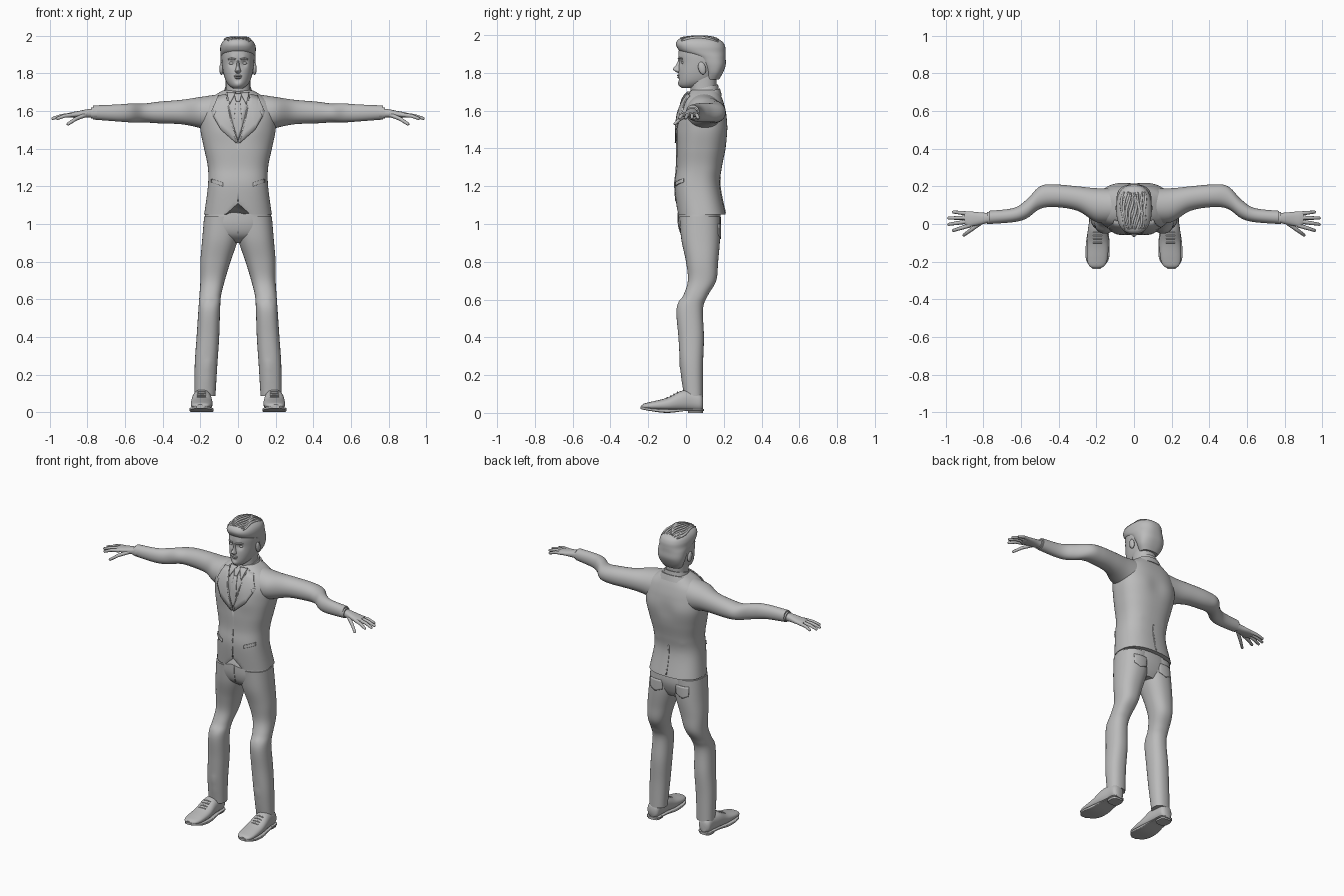
import bpy, bmesh, math
from mathutils import Vector, Matrix
from mathutils.bvhtree import BVHTree

default_cube = bpy.data.objects.get("Cube")
if default_cube:
    bpy.data.objects.remove(default_cube, do_unlink=True)

# One plain material for the whole figure
grey = bpy.data.materials.new("plain_grey")
grey.use_nodes = True
colour = (.5, .5, .5, 1)
grey.diffuse_color = colour
grey.node_tree.nodes["Principled BSDF"].inputs["Base Color"].default_value = colour
parts = []


def register(name, bm):
    """Turn a finished bmesh into a named, coloured object."""
    bmesh.ops.recalc_face_normals(bm, faces=bm.faces)
    mesh = bpy.data.meshes.new(name)
    bm.to_mesh(mesh)
    bm.free()
    mesh.materials.append(grey)
    obj = bpy.data.objects.new(name, mesh)
    bpy.context.collection.objects.link(obj)
    parts.append(obj)
    return obj


def skin(name, rings):
    """Join rings of points into a closed skin."""
    bm = bmesh.new()
    rings = [[bm.verts.new(point) for point in ring] for ring in rings]
    for low, high in zip(rings, rings[1:]):
        for k in range(len(low)):
            bm.faces.new((low[k - 1], low[k], high[k], high[k - 1]))
    bm.faces.new(rings[0])
    bm.faces.new(rings[-1])
    return register(name, bm)


def spline(rows, steps):
    """Smoothly interpolate rows of numbers."""
    result = []
    last = len(rows) - 1
    for i in range(last):
        before, start, end, after = (Vector(rows[max(0, min(last, i + k))]) for k in (-1, 0, 1, 2))
        leave, arrive = (end - before) / 2, (after - start) / 2
        for step in range(steps):
            t = step / steps
            ease = t * t * (3 - 2 * t)
            result.append(start.lerp(end, ease) + leave * t * (1 - t) ** 2 - arrive * t * t * (1 - t))
    result.append(rows[last])
    return result


def loft(name, axis, rows, power=2.3, segs=40, steps=6):
    """Skin rounded sections; a row is position, then low and high of both cross axes."""
    rings = []
    for t, a_low, a_high, b_low, b_high in spline(rows, steps):
        ring = []
        for k in range(segs):
            angle = math.tau * k / segs
            u, v = (math.copysign(abs(f(angle)) ** (2 / power), f(angle))
                    for f in (math.cos, math.sin))
            a = (a_low + a_high + (a_high - a_low) * u) / 2
            b = (b_low + b_high + (b_high - b_low) * v) / 2
            ring.append({"z": (a, b, t), "x": (t, a, b), "y": (a, t, b)}[axis])
        rings.append(ring)
    return skin(name, rings)


def body(name, rows, **options):
    """Symmetric upright loft; a row is height, half width, front and back."""
    return loft(name, "z", [(z, -half, half, front, back) for z, half, front, back in rows], **options)


def tube(name, points, radii):
    """Round tapered rod through points."""
    points = [Vector(p) for p in points]
    rings = []
    for i, (point, radius) in enumerate(zip(points, radii)):
        along = points[min(i + 1, len(points) - 1)] - points[max(i - 1, 0)]
        turn = along.to_track_quat("Z", "Y")
        angles = [math.tau * k / 10 for k in range(10)]
        rings.append([point + turn @ Vector((math.cos(a), math.sin(a), 0)) * radius for a in angles])
    return skin(name, rings)


def blob(name, centre, size, tilt=0):
    bm = bmesh.new()
    place = Matrix.Translation(centre) @ Matrix.Rotation(tilt, 4, "X") @ Matrix.Diagonal((*size, 1))
    bmesh.ops.create_uvsphere(bm, u_segments=20, v_segments=12, radius=1, matrix=place)
    return register(name, bm)


def mirror(obj):
    """Copy a left part to the right side."""
    twin = obj.copy()
    twin.name = obj.name.replace("left", "right")
    twin.data = obj.data.copy()
    twin.data.transform(Matrix.Scale(-1, 4, (1, 0, 0)))
    twin.data.flip_normals()
    bpy.context.collection.objects.link(twin)
    parts.append(twin)


def sculpt(obj, centre, radius, push):
    """Soft push toward the front (negative) or back around a point, on both sides."""
    for v in obj.data.vertices:
        offset = Vector((abs(v.co.x), v.co.y, v.co.z)) - Vector(centre)
        v.co.y += push * math.exp(-(offset.length / radius) ** 2)


def surface(obj):
    mesh = obj.data
    return BVHTree.FromPolygons([v.co for v in mesh.vertices],
                                [p.vertices for p in mesh.polygons])


def patch(name, outline, target, side=-1, lift=.003):
    """Thin cloth piece laid on the front (-1) or back (1) of a part."""
    tree = surface(target)
    bm = bmesh.new()
    bm.faces.new([bm.verts.new((x, 0, z)) for x, z in outline])
    bmesh.ops.triangulate(bm, faces=bm.faces)
    bmesh.ops.subdivide_edges(bm, edges=bm.edges, cuts=5, use_grid_fill=True)
    for v in bm.verts:
        hit = tree.ray_cast(Vector((v.co.x, side, v.co.z)), Vector((0, -side, 0)))[0]
        if hit is None:
            hit = tree.find_nearest(Vector((v.co.x, side * .2, v.co.z)))[0]
        v.co = hit + Vector((0, side * lift, 0))
    obj = register(name, bm)
    cloth = obj.modifiers.new("cloth", "SOLIDIFY")
    cloth.thickness = .007
    cloth.offset = 0
    return obj


def strip(name, target, top, bottom, side=-1):
    """Narrow vertical seam on the centre line."""
    half = .003
    patch(name, [(-half, top), (half, top), (half, bottom), (-half, bottom)], target, side, 0)


# Jacket body with a cutaway front hem
jacket = body("jacket", [
    (1.05, .18, -.045, .21), (1.2, .16, -.06, .18), (1.3, .16, -.05, .19), (1.4, .18, -.05, .21),
    (1.5, .2, -.045, .225), (1.58, .2, -.04, .215), (1.64, .18, -.02, .2),
    (1.68, .13, 0, .185), (1.71, .08, .03, .17)], power=2.5, segs=72, steps=8)
for v in jacket.data.vertices:
    if v.co.y < .05:
        v.co.z = max(v.co.z, 1.11 - .9 * abs(v.co.x))
sculpt(jacket, (.09, -.05, 1.5), .06, -.008)
sculpt(jacket, (0, .22, 1.5), .06, -.01)
for height in (1.19, 1.23, 1.27):
    sculpt(jacket, (.1, .19, height), .016, .006)

# Shirt front, tie, lapels, pockets and seams
patch("shirt_front", [(-.075, 1.69), (.075, 1.69), (0, 1.44)], jacket, lift=.001)
patch("tie_blade", [(-.01, 1.66), (.01, 1.66), (.024, 1.52), (0, 1.45), (-.024, 1.52)],
      jacket, lift=.005)
patch("tie_knot", [(-.02, 1.69), (.02, 1.69), (.01, 1.65), (-.01, 1.65)], jacket, lift=.009)
strip("front_closure", jacket, 1.44, 1.12)
strip("back_seam", jacket, 1.25, 1.06, side=1)
lapel = [(.065, 1.69), (.105, 1.68), (.14, 1.6), (.115, 1.6), (.13, 1.57), (.09, 1.5),
         (.01, 1.43), (0, 1.44), (.045, 1.56)]
mirror(patch("left_lapel", lapel, jacket, lift=.007))
mirror(patch("left_shirt_collar", [(.01, 1.7), (.06, 1.7), (.045, 1.635)], jacket, lift=.009))
mirror(patch("left_pocket_flap", [(.08, 1.22), (.14, 1.24), (.14, 1.22), (.08, 1.2)], jacket))

# Neck and collars, rising toward the nape
body("neck", [(1.62, .075, .03, .165), (1.7, .066, .025, .16), (1.8, .066, .02, .165)])
shirt_collar = body("shirt_collar", [(1.67, .085, 0, .175), (1.715, .07, .02, .17)])
jacket_collar = body("jacket_collar", [(1.65, .115, 0, .19), (1.69, .085, .035, .18)])
for collar in (shirt_collar, jacket_collar):
    for v in collar.data.vertices:
        v.co.z += (v.co.y - .07) / 4

# Head and face
head = body("head", [
    (1.72, .025, -.02, .05), (1.735, .046, -.034, .1), (1.76, .064, -.04, .15),
    (1.8, .077, -.04, .175), (1.85, .085, -.037, .195), (1.9, .087, -.04, .2),
    (1.95, .08, -.03, .185), (1.98, .05, 0, .14)], power=2.15, segs=72)
sculpt(head, (.033, -.03, 1.855), .018, .012)
sculpt(head, (.03, -.035, 1.88), .013, -.005)
sculpt(head, (0, -.035, 1.74), .02, -.006)
sculpt(head, (0, -.04, 1.764), .012, .007)
body("nose", [(1.87, .007, -.04, 0), (1.84, .009, -.054, 0), (1.82, .014, -.07, 0),
              (1.81, .017, -.06, 0), (1.8, .01, -.045, 0)], power=2, segs=24)
blob("upper_lip", (0, -.038, 1.787), (.023, .01, .005))
blob("lower_lip", (0, -.037, 1.777), (.019, .01, .006))
mirror(blob("left_eye", (.033, -.012, 1.854), (.015, .013, .009)))
mirror(blob("left_ear", (.088, .085, 1.825), (.011, .02, .034), tilt=.25))
mirror(tube("left_eyebrow", [(.013, -.04, 1.875), (.033, -.036, 1.88), (.052, -.02, 1.875)],
            [.004, .005, .003]))

# Hair cap with combed locks
hair = body("hair", [
    (1.765, .06, .1, .175), (1.8, .08, .1, .195), (1.84, .09, .08, .21), (1.88, .093, .045, .21),
    (1.91, .094, -.025, .21), (1.94, .094, -.05, .207), (1.965, .085, -.05, .193),
    (1.983, .064, -.03, .16), (1.99, .03, .02, .12)], power=2.4, segs=56)
scalp = surface(hair)
for lock in range(9):
    across = (lock - 4) * .017
    path = []
    for k in range(10):
        wave = math.sin(k * .7 + lock) / 80
        guide = Vector((across + wave, k * .026 - .045, 2.05 - .8 * abs(across)))
        path.append(scalp.find_nearest(guide)[0])
    tube(f"hair_lock_{lock}", path, [.004 + .004 * math.sin(math.pi * k / 9) for k in range(10)])

# Sleeves, bent at the elbow, with shirt cuffs
mirror(loft("left_sleeve", "x", [
    (.1, 0, .19, 1.48, 1.69), (.2, .01, .19, 1.51, 1.675), (.3, .07, .2, 1.53, 1.66),
    (.42, .09, .21, 1.535, 1.65), (.5, .08, .2, 1.54, 1.64), (.57, .03, .13, 1.54, 1.64),
    (.64, .01, .085, 1.545, 1.635), (.77, 0, .07, 1.555, 1.63)], power=2.1))
mirror(loft("left_cuff", "x", [(.75, 0, .065, 1.56, 1.62), (.78, 0, .065, 1.56, 1.62)]))

# Hands, with fingers fanned out from the palm
mirror(loft("left_palm", "x", [
    (.76, .01, .06, 1.565, 1.615), (.8, 0, .06, 1.565, 1.61), (.85, -.01, .065, 1.565, 1.6),
    (.88, -.015, .065, 1.565, 1.595), (.9, 0, .06, 1.57, 1.59)]))
fingers = {"thumb": ((.81, .01, 1.58), (.905, -.06, 1.53))}
for i, finger in enumerate(("index", "middle", "ring", "little")):
    arch = i * (3 - i) / 2
    fingers[finger] = ((.87 + arch / 100, i * .02 - .006, 1.58),
                       (.962 + arch * .025, i * .033 - .035, 1.56))
for finger, (start, end) in fingers.items():
    start, end = Vector(start), Vector(end)
    bend = start.lerp(end, .55) + Vector((0, 0, .006))
    tip = end + (end - bend).normalized() * .005
    mirror(tube(f"left_{finger}_finger", [start, bend, end, tip], [.012, .01, .008, .003]))

# Trousers
hips = body("trouser_hips", [(.9, .1, .03, .15), (.94, .165, -.02, .17),
                             (1, .18, -.04, .185), (1.08, .17, -.04, .18)], segs=48)
leg = loft("left_trouser_leg", "z", [
    (1.04, -.02, .18, -.035, .18), (.92, 0, .19, -.025, .18), (.8, .04, .2, 0, .17),
    (.7, .07, .2, .01, .16), (.62, .09, .205, -.015, .115), (.55, .095, .21, -.05, .09),
    (.4, .1, .22, -.04, .095), (.25, .11, .23, -.03, .09), (.085, .12, .23, -.01, .09)])
for height in (.15, .2, .25, .6):
    sculpt(leg, (.16, -.035, height), .02, -.006)
mirror(leg)
mirror(patch("left_back_pocket", [(.05, 1), (.14, 1), (.14, .94), (.1, .92), (.05, .94)],
             leg, side=1, lift=.001))
strip("fly_seam", hips, 1.06, .95)

# Shoes with soles, heels and laces
shoe = loft("left_shoe", "y", [
    (.09, .165, .215, .02, .085), (.075, .15, .23, .01, .105), (.03, .145, .235, .01, .12),
    (-.03, .14, .245, .01, .115), (-.1, .135, .25, .01, .08), (-.18, .14, .25, .015, .06),
    (-.22, .155, .24, .02, .05), (-.235, .18, .22, .025, .04)])
mirror(shoe)
mirror(loft("left_sole", "y", [
    (.095, .165, .22, .01, .02), (.07, .145, .235, .01, .02), (0, .14, .24, .01, .02),
    (-.1, .13, .255, 0, .02), (-.19, .135, .255, .01, .025), (-.24, .18, .22, .02, .035)], power=6))
mirror(loft("left_heel", "z", [(0, .15, .23, .01, .09), (.02, .15, .235, .01, .09)], power=3))
upper = surface(shoe)
for row in range(4):
    starts = [Vector((.17 + k * .012, -.045 - row * .018, 1)) for k in range(5)]
    path = [upper.ray_cast(start, Vector((0, 0, -1)))[0] for start in starts]
    mirror(tube(f"left_lace_{row}", path, [.004] * len(path)))

# Smooth shading, keeping crisp cloth edges
bpy.ops.object.select_all(action="DESELECT")
for obj in parts:
    obj.select_set(True)
bpy.context.view_layer.objects.active = jacket
bpy.ops.object.shade_smooth_by_angle(angle=math.radians(45))
